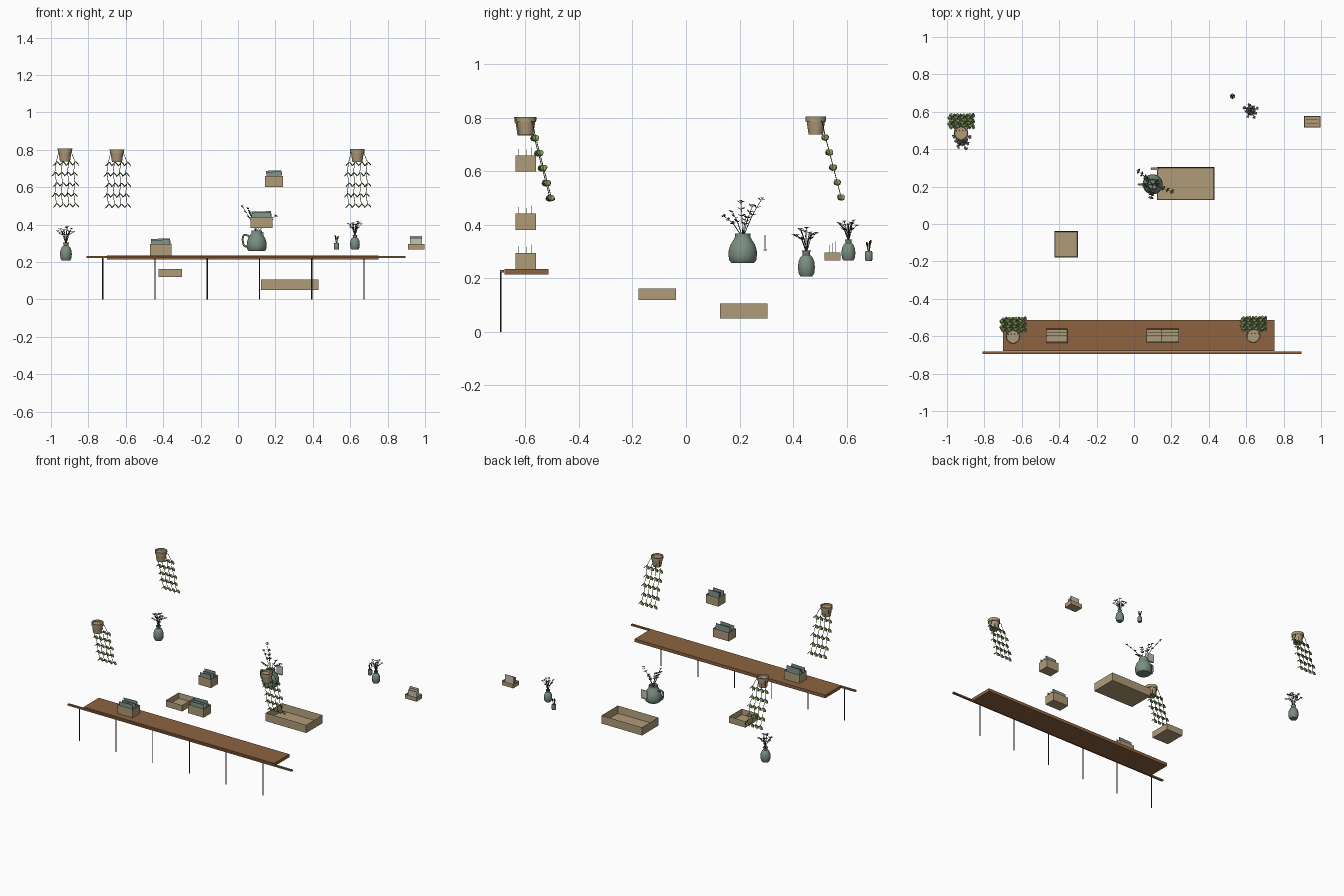
import bpy, bmesh, math, random
from mathutils import Vector as V, Matrix

if "Cube" in bpy.data.objects:
    bpy.data.objects.remove(bpy.data.objects["Cube"])

random.seed(4)


def mat(name, r, g, b):
    m = bpy.data.materials.new(name)
    lin = [((c / 255 + 0.055) / 1.055) ** 2.4 for c in (r, g, b)]
    m.diffuse_color = (*lin, 1)
    m.use_nodes = True
    m.node_tree.nodes["Principled BSDF"].inputs["Base Color"].default_value = m.diffuse_color
    return m


WOOD = mat("brown wood", 142, 100, 64)
TAN = mat("tan clay", 176, 156, 121)
SAGE = mat("sage glaze", 122, 142, 128)
CARD = mat("sage card", 128, 150, 140)
LEAF = mat("leaf green", 124, 146, 84)
STEM = mat("dark stem", 62, 72, 52)
PETAL = mat("grey petal", 148, 148, 160)
IRON = mat("dark iron", 62, 48, 38)
PALE = mat("pale card", 200, 194, 182)
OCHRE = mat("ochre stick", 176, 130, 62)


def finish(name, bm, m, smooth=False):
    me = bpy.data.meshes.new(name)
    bm.to_mesh(me)
    bm.free()
    ob = bpy.data.objects.new(name, me)
    bpy.context.collection.objects.link(ob)
    me.materials.append(m)
    if smooth:
        bpy.context.view_layer.objects.active = ob
        ob.select_set(True)
        bpy.ops.object.shade_smooth_by_angle(angle=math.radians(40))
        ob.select_set(False)
    return ob


def add_box(bm, x0, x1, y0, y1, z0, z1, rot=None):
    c = V(((x0 + x1) / 2, (y0 + y1) / 2, (z0 + z1) / 2))
    M = Matrix.Translation(c) @ (rot or Matrix()) @ Matrix.Diagonal((x1 - x0, y1 - y0, z1 - z0, 1))
    bmesh.ops.create_cube(bm, size=1, matrix=M)


def box(name, m, *dims, rot=None):
    bm = bmesh.new()
    add_box(bm, *dims, rot=rot)
    return finish(name, bm, m)


def tray(name, x0, x1, y0, y1, z0, z1, t=0.005):
    """Open-topped box: rim and floor made by insetting and sinking the top."""
    bm = bmesh.new()
    add_box(bm, x0, x1, y0, y1, z0, z1)
    top = max(bm.faces, key=lambda f: f.calc_center_median().z)
    bmesh.ops.inset_region(bm, faces=[top], thickness=t)
    bmesh.ops.translate(bm, verts=top.verts, vec=(0, 0, -(z1 - z0 - t)))
    return finish(name, bm, TAN)


def lathe(name, m, cx, cy, profile, n=24):
    """Spin (radius, z) points around a vertical axis."""
    bm = bmesh.new()
    vs = [bm.verts.new((cx + r, cy, z)) for r, z in profile]
    es = [bm.edges.new(p) for p in zip(vs, vs[1:])]
    bmesh.ops.spin(bm, geom=vs + es, cent=(cx, cy, 0), axis=(0, 0, 1), angle=math.tau, steps=n)
    bmesh.ops.remove_doubles(bm, verts=bm.verts, dist=1e-5)
    bmesh.ops.recalc_face_normals(bm, faces=bm.faces)
    return finish(name, bm, m, True)


def tube(bm, p, q, r, n=6):
    d = V(q) - V(p)
    M = Matrix.Translation((V(p) + V(q)) / 2) @ d.to_track_quat('Z', 'Y').to_matrix().to_4x4()
    bmesh.ops.create_cone(bm, cap_ends=True, segments=n, radius1=r, radius2=r, depth=d.length, matrix=M)


def leaf(bm, base, d, side, length, width):
    """Pointed oval leaf folded a little along its midrib."""
    base, d = V(base), V(d).normalized()
    s = (V(side) - V(side).dot(d) * d).normalized()
    nrm = d.cross(s) * width * 0.15
    a, b = bm.verts.new(base), bm.verts.new(base + d * length)
    for k in (1, -1):
        edge = [bm.verts.new(base + d * length * t + s * k * width * w / 2 + nrm)
                for t, w in ((0.15, 0.65), (0.45, 1), (0.75, 0.75))]
        f = [a, *edge, b]
        bm.faces.new(f if k > 0 else f[::-1])


# Long shelf, back rail and hanging rods
box("shelf_plank", WOOD, -0.70, 0.75, -0.678, -0.513, 0.214, 0.235)
box("shelf_rail", WOOD, -0.81, 0.895, -0.695, -0.681, 0.222, 0.232)
for i in range(6):
    x = -0.723 + 0.2793 * i
    bm = bmesh.new()
    tube(bm, (x, -0.692, 0), (x, -0.692, 0.225), 0.003, 8)
    finish("rod", bm, IRON)

# Open trays
tray("large_tray", 0.122, 0.43, 0.127, 0.304, 0.05, 0.106, 0.006)
tray("small_tray", -0.425, -0.30, -0.178, -0.038, 0.12, 0.163)

# Card boxes on the shelf side: (x0, x1, base z)
for x0, x1, z in ((-0.47, -0.355, 0.236), (0.067, 0.185, 0.382), (0.145, 0.24, 0.60)):
    tray("card_box", x0, x1, -0.637, -0.56, z, z + 0.06, 0.004)
    for y, h, a in ((-0.627, 0.083, -2), (-0.597, 0.080, 2), (-0.578, 0.089, -1.5)):
        box("card", CARD, x0 + 0.007, x1 - 0.007, y - 0.0015, y + 0.0015, z + 0.006, z + h,
            rot=Matrix.Rotation(math.radians(a), 4, 'Y'))

# Small card box at the far right
tray("right_card_box", 0.91, 0.997, 0.517, 0.578, 0.268, 0.297, 0.004)
for y, h in ((0.535, 0.325), (0.548, 0.333), (0.56, 0.339)):
    box("pale_card", PALE, 0.919, 0.985, y - 0.001, y + 0.001, 0.273, h)

# Standing card behind the jug
box("standing_card", PALE, 0.088, 0.135, 0.294, 0.297, 0.308, 0.362)
box("card_foot", PALE, 0.092, 0.131, 0.289, 0.302, 0.304, 0.308)


def hanging_plant(cx, cy, z):
    lathe("hanging_pot", TAN, cx, cy,
          [(0, z), (0.027, z), (0.034, z + 0.048), (0.038, z + 0.048), (0.039, z + 0.068),
           (0.034, z + 0.068), (0.033, z + 0.058), (0, z + 0.058)], 20)
    stems, leaves = bmesh.new(), bmesh.new()
    for u in (-0.05, -0.017, 0.017, 0.05):
        pts = [V((cx + u * 0.5, cy + 0.012, z + 0.062)), V((cx + u * 0.7, cy + 0.025, z + 0.045))]
        for i in range(5):
            pts.append(V((cx + u + 0.004 * (-1) ** i, cy + 0.034 + 0.0145 * i, z + 0.0 - 0.056 * i)))
        for p, q in zip(pts, pts[1:]):
            tube(stems, p, q, 0.0015, 5)
        for p in pts[2:]:
            for s in (-1, 1):
                j = random.uniform(-0.15, 0.15)
                leaf(leaves, p, (s * 0.55, 0.1 + j, -0.65), (-s * 0.25, 1, 0.1), 0.031, 0.027)
    finish("vine_stems", stems, STEM)
    finish("vine_leaves", leaves, LEAF)


for p in ((-0.925, 0.485, 0.738), (-0.647, -0.603, 0.735), (0.638, -0.598, 0.736)):
    hanging_plant(*p)


def flower(bm, c, size):
    """Five-petal flower head with a round middle."""
    bmesh.ops.create_icosphere(bm, subdivisions=1, radius=size * 0.3, matrix=Matrix.Translation(c))
    for k in range(5):
        a = math.tau * k / 5 + random.random()
        d = V((math.cos(a), math.sin(a), 0.35))
        leaf(bm, c, d, d.cross(V((0, 0, 1))), size, size * 0.7)


def flower_vase(cx, cy, z, s):
    lathe("bud_vase", SAGE, cx, cy, [(r * s, z + h * s) for r, h in (
        (0, 0), (0.022, 0), (0.029, 0.012), (0.031, 0.034), (0.029, 0.054), (0.022, 0.07), (0.0135, 0.078),
        (0.0135, 0.088), (0.017, 0.094), (0.013, 0.093), (0.01, 0.08), (0, 0.078))])
    stems, heads, leaves = bmesh.new(), bmesh.new(), bmesh.new()
    for i in range(11):
        a, r = i * 2.4, 0.05 * s * math.sqrt((i + 0.3) / 11)
        d = V((math.cos(a), math.sin(a), 0))
        p = V((cx, cy, z + 0.085 * s))
        mid = p + d * r * 0.4 + V((0, 0, 0.05 * s))
        top = V((cx, cy, z + (0.185 - 0.025 * random.random()) * s)) + d * r - V((0, 0, r * 0.25))
        tube(stems, p, mid, 0.0013, 5)
        tube(stems, mid, top, 0.0013, 5)
        flower(heads, top, 0.0125 * s)
        if i % 2:
            leaf(leaves, mid, d + V((0, 0, 0.5)), d.cross(V((0, 0, 1))), 0.026 * s, 0.012 * s)
    finish("flower_stems", stems, STEM)
    finish("flower_heads", heads, PETAL)
    finish("flower_leaves", leaves, STEM)


flower_vase(-0.92, 0.45, 0.208, 1.02)
flower_vase(0.625, 0.607, 0.267, 0.84)

# Jug with a side handle
JX, JY = 0.10, 0.212
lathe("jug", SAGE, JX, JY, [(0, 0.258), (0.042, 0.258), (0.050, 0.266), (0.0535, 0.288), (0.052, 0.308),
      (0.045, 0.328), (0.034, 0.345), (0.028, 0.356), (0.029, 0.368), (0.025, 0.368), (0.024, 0.355), (0, 0.35)], 32)
cu = bpy.data.curves.new("jug_handle", 'CURVE')
cu.dimensions = '3D'
cu.bevel_depth, cu.bevel_resolution = 0.0055, 3
sp = cu.splines.new('NURBS')
hp = ((0.062, 0.336), (0.035, 0.353), (0.023, 0.338), (0.026, 0.295), (0.038, 0.28), (0.055, 0.285))
sp.points.add(len(hp) - 1)
for pt, (x, z) in zip(sp.points, hp):
    pt.co = (x, JY, z, 1)
sp.use_endpoint_u = True
cu.materials.append(SAGE)
bpy.context.collection.objects.link(bpy.data.objects.new("jug_handle", cu))

# Branches in the jug, with leaf pairs and small blossoms
stems, leaves, blooms = bmesh.new(), bmesh.new(), bmesh.new()
for tip in ((0.022, 0.285, 0.50), (0.05, 0.205, 0.49), (0.205, 0.172, 0.45), (0.09, 0.14, 0.435),
            (0.06, 0.25, 0.475), (0.13, 0.225, 0.43)):
    p, t = V((JX, JY, 0.352)), V(tip)
    m = p.lerp(t, 0.5) + V((0, 0, 0.012))
    tube(stems, p, m, 0.0015, 5)
    tube(stems, m, t, 0.0012, 5)
    d = (t - m).normalized()
    s = d.cross(V((0.3, 0.2, 1))).normalized()
    for k in range(3):
        q = m.lerp(t, k / 2.3)
        for sg in (1, -1):
            leaf(leaves, q, d * 0.6 + s * sg, d.cross(s) + d, 0.018, 0.010)
    flower(blooms, m, 0.011)
    flower(blooms, t, 0.009)
finish("branch_stems", stems, STEM)
finish("branch_leaves", leaves, STEM)
finish("branch_blossoms", blooms, PETAL)

# Little jar of sticks
lathe("stick_jar", SAGE, 0.527, 0.683, [(0, 0.266), (0.012, 0.266), (0.014, 0.27), (0.014, 0.297), (0.012, 0.302),
      (0.011, 0.302), (0.011, 0.29), (0, 0.29)], 16)
sticks, tips = bmesh.new(), bmesh.new()
for dx, dy, z in ((0.007, 0.003, 0.325), (-0.006, 0.006, 0.33), (0.001, -0.006, 0.322), (-0.004, -0.003, 0.318)):
    base, top = V((0.527, 0.683, 0.285)), V((0.527 + dx, 0.683 + dy, z))
    tube(sticks, base, top, 0.0018)
    tube(tips, top, top + (top - base).normalized() * 0.014, 0.003)
finish("sticks", sticks, OCHRE)
finish("stick_tips", tips, IRON)
